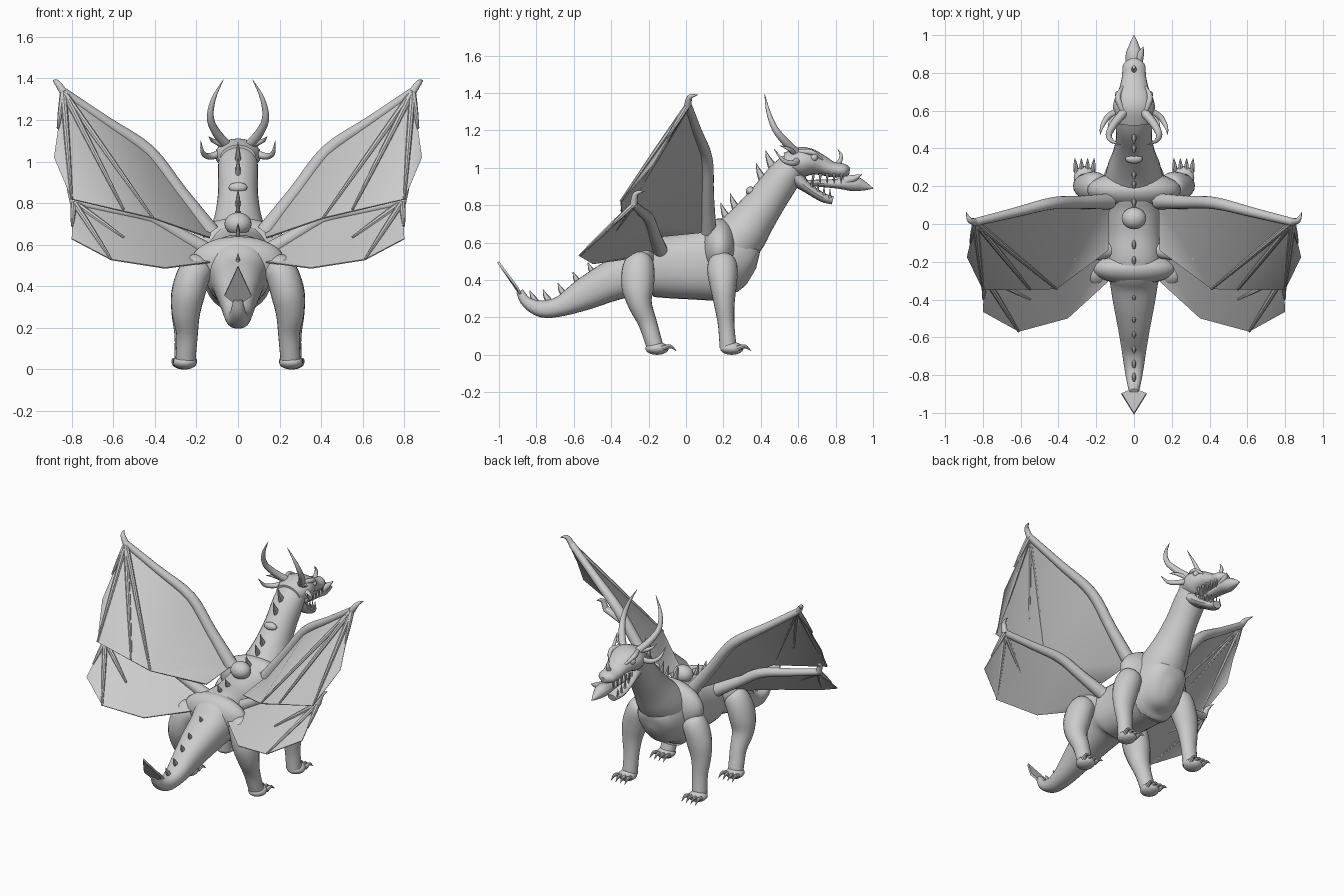
import bpy, bmesh, math
from mathutils import Vector

default_cube = bpy.data.objects.get("Cube")
if default_cube:
    bpy.data.objects.remove(default_cube, do_unlink=True)

grey = bpy.data.materials.new("stone grey")
grey.use_nodes = True
colour = (0.6, 0.6, 0.6, 1)
grey.diffuse_color = colour
grey.node_tree.nodes["Principled BSDF"].inputs["Base Color"].default_value = colour
SIDES = (("left", 1), ("right", -1))


def finish(name, bm, angle=40):
    """Turn a bmesh into a shaded object."""
    bmesh.ops.recalc_face_normals(bm, faces=bm.faces)
    mesh = bpy.data.meshes.new(name)
    bm.to_mesh(mesh)
    bm.free()
    mesh.materials.append(grey)
    obj = bpy.data.objects.new(name, mesh)
    bpy.context.collection.objects.link(obj)
    bpy.ops.object.select_all(action='DESELECT')
    obj.select_set(True)
    bpy.context.view_layer.objects.active = obj
    bpy.ops.object.shade_smooth_by_angle(angle=math.radians(angle))


def spline(stations, steps):
    """Catmull-Rom interpolation through stations of any width."""
    rows = [Vector(s) for s in stations]
    rows = [2 * rows[0] - rows[1]] + rows + [2 * rows[-1] - rows[-2]]
    out = []
    for a, b, c, d in zip(rows, rows[1:], rows[2:], rows[3:]):
        for i in range(steps):
            t = i / steps
            out.append(0.5 * (2 * b + (c - a) * t + (2 * a - 5 * b + 4 * c - d) * t ** 2
                              + (3 * b - a - 3 * c + d) * t ** 3))
    return out + [rows[-2]]


def loft(name, stations, sign=1, sides=16, steps=4, ref=(1, 0, 0), power=1):
    """Skin oval rings along a smooth path; a station is x, y, z, width, height."""
    rows = spline([(p[0] * sign, p[1], p[2], p[3], p[-1]) for p in stations], steps)
    path = [Vector(r[:3]) for r in rows]
    bm = bmesh.new()
    rings = []
    for i, row in enumerate(rows):
        tangent = (path[min(i + 1, len(path) - 1)] - path[max(i - 1, 0)]).normalized()
        u = Vector(ref)
        u = (u - tangent * u.dot(tangent)).normalized()
        v = tangent.cross(u)
        ru, rv = max(row[3], 0.001), max(row[4], 0.001)
        ring = []
        for k in range(sides):
            c, s = (math.copysign(abs(f) ** power, f) for f in
                    (math.cos(math.tau * k / sides), math.sin(math.tau * k / sides)))
            ring.append(bm.verts.new(path[i] + u * ru * c + v * rv * s))
        rings.append(ring)
    for a, b in zip(rings, rings[1:]):
        for k in range(sides):
            j = (k + 1) % sides
            bm.faces.new((a[k], a[j], b[j], b[k]))
    bm.faces.new(rings[0])
    bm.faces.new(rings[-1])
    finish(name, bm)


def ball(name, centre, size):
    bm = bmesh.new()
    bmesh.ops.create_uvsphere(bm, u_segments=24, v_segments=14, radius=1)
    for v in bm.verts:
        v.co = Vector(centre) + Vector(a * b for a, b in zip(v.co, size))
    finish(name, bm)


def plate(name, points, faces, thickness, sign=1):
    """Thin sheet with softly blended folds and a crisp rim."""
    bm = bmesh.new()
    verts = [bm.verts.new((p[0] * sign, p[1], p[2])) for p in points]
    for f in faces:
        bm.faces.new([verts[i] for i in f])
    bmesh.ops.recalc_face_normals(bm, faces=bm.faces)
    bmesh.ops.solidify(bm, geom=bm.faces[:], thickness=thickness)
    finish(name, bm, 75)


# Body running back into the tail, with shoulder and hip masses
loft("body_and_tail", [
    (0, .35, .42, .03, .05), (0, .325, .435, .1, .125), (0, .27, .47, .15, .19),
    (0, .19, .495, .17, .215), (0, .1, .485, .158, .195), (0, -.05, .475, .152, .175),
    (0, -.2, .475, .155, .165), (0, -.3, .435, .13, .125), (0, -.42, .385, .11, .105),
    (0, -.55, .32, .085, .085), (0, -.67, .26, .065, .055), (0, -.77, .245, .05, .045),
    (0, -.85, .28, .035, .03), (0, -.89, .34, .022, .02)], sides=28, power=.85)
ball("shoulder_mass", (0, .18, .57), (.25, .1, .16))
ball("hip_mass", (0, -.235, .52), (.225, .085, .12))
plate("tail_blade", [(0, -.87, .31), (.065, -.895, .36), (0, -1, .5), (-.065, -.895, .36)],
      [(0, 1, 2, 3)], .012)

# Neck, skull, jaw and tongue
loft("neck", [(0, .19, .54, .165, .15), (0, .29, .635, .143, .137), (0, .37, .74, .112, .115),
              (0, .45, .85, .096, .1), (0, .53, .96, .097, .09), (0, .59, 1.03, .09, .07)], sides=24)
loft("skull", [(0, .53, 1.02, .085, .06), (0, .61, 1.03, .11, .08), (0, .665, 1.03, .102, .072),
               (0, .72, 1.015, .078, .055), (0, .78, .992, .064, .042), (0, .845, .985, .057, .036),
               (0, .875, .98, .02, .018)], sides=20)
loft("lower_jaw", [(0, .57, .96, .08, .05), (0, .65, .893, .068, .029), (0, .73, .842, .054, .025),
                   (0, .785, .826, .03, .022)])
loft("tongue", [(0, .64, .92, .035, .015), (0, .8, .915, .04, .025), (0, .89, .917, .045, .042),
                (0, .95, .903, .025, .026), (0, 1, .89, .002)])
loft("tongue_fork", [(.02, .85, .93, .025), (.035, .9, .945, .018), (.05, .94, .965, .001)])
loft("nose_horn", [(0, .81, 1.01, .016), (0, .83, 1.06, .01), (0, .812, 1.1, .001)], sides=10)

for side, s in SIDES:
    # Head details
    loft(side + "_long_horn", [(.055, .59, 1.08, .024), (.105, .53, 1.14, .021), (.133, .475, 1.21, .017),
                               (.118, .44, 1.3, .011), (.07, .42, 1.395, .001)], s, 12)
    loft(side + "_cheek_horn", [(.08, .6, 1.04, .02), (.135, .57, 1.025, .016), (.168, .52, 1.04, .011),
                                (.18, .47, 1.1, .001)], s, 10)
    loft(side + "_inner_horn", [(.07, .58, 1.08, .014), (.12, .55, 1.1, .01), (.14, .5, 1.12, .001)], s, 10)
    loft(side + "_brow", [(.06, .6, 1.085, .015), (.085, .67, 1.083, .015), (.06, .73, 1.045, .006)], s, 10)
    ball(side + "_eye", (.083 * s, .685, 1.055), (.018, .02, .02))
    for i in range(5):
        t = i / 4
        x, y = .058 - .015 * t, .68 + .15 * t
        loft(f"{side}_upper_tooth_{i}", [(x, y, .97, .011), (x, y, .915, .001)], s, 6, 1)
        y, z = .64 + .13 * t, .905 - .07 * t
        loft(f"{side}_lower_tooth_{i}", [(x - .01, y, z, .01), (x - .01, y, z + .055, .001)], s, 6, 1)

    # Legs, feet and claws
    legs = {
        "front": (.262, .245, [(.17, .195, .525, .02, .03), (.185, .195, .505, .07, .07),
                               (.215, .195, .45, .08, .082), (.242, .2, .36, .08, .07),
                               (.255, .205, .27, .065, .055), (.255, .215, .16, .05, .044),
                               (.258, .225, .04, .048, .045)]),
        "hind": (.255, -.155, [(.16, -.24, .525, .02, .03), (.18, -.245, .505, .07, .07),
                               (.215, -.255, .45, .08, .088), (.24, -.258, .36, .08, .086),
                               (.25, -.245, .27, .068, .064), (.245, -.205, .17, .052, .05),
                               (.252, -.168, .05, .048, .045)])}
    for kind, (fx, fy, stations) in legs.items():
        loft(f"{side}_{kind}_leg", stations, s, 20)
        ball(f"{side}_{kind}_foot", (fx * s, fy, .034), (.057, .062, .034))
        for i in range(4):
            k = i - 1.5
            x = fx + k * .028
            loft(f"{side}_{kind}_claw_{i}", [
                (x, fy + .03, .035, .015), (x + k * .004, fy + .07, .045, .01),
                (x + k * .006, fy + .105, .02, .001)], s, 8)

    # Wings: outline of shoulder, elbow, wrist, three trailing points, body point;
    # then the wrist hook, arm thickness and finger ends
    wings = {
        "front": ([(.13, .12, .66), (.43, .11, 1.05), (.84, .01, 1.335), (.885, -.175, 1.02),
                   (.8, -.35, .82), (.41, -.345, .73), (.135, -.14, .635)],
                  (.05, .055, .055), .043,
                  [(.866, -.1, 1.16), (.8, -.35, .82), (.55, -.347, .77), (.41, -.345, .73)]),
        "hind": ([(.13, -.14, .56), (.42, -.2, .73), (.79, -.28, .805), (.8, -.465, .63),
                  (.61, -.57, .53), (.35, -.5, .49), (.12, -.29, .52)],
                 (.03, .06, .07), .041,
                 [(.797, -.4, .69), (.61, -.57, .53), (.55, -.4, .635)])}
    for kind, (pts, hook, girth, fingers) in wings.items():
        label = f"{side}_{kind}_wing"
        plate(label + "_membrane", pts, [(2, 3, 4), (2, 4, 5), (1, 2, 5), (0, 1, 5), (0, 5, 6)], .006, s)
        shoulder, elbow, wrist = (Vector(p) for p in pts[:3])
        arm = [(shoulder, girth), (shoulder.lerp(elbow, .5), girth * .8), (elbow, girth * .75),
               (elbow.lerp(wrist, .5), girth * .6), (wrist, .021)]
        loft(label + "_arm", [tuple(p) + (r,) for p, r in arm], s, ref=(0, 1, 0))
        tip = wrist + Vector(hook)
        bend = wrist + Vector((hook[0] * .6, hook[1] * .2, hook[2] * .8))
        loft(label + "_hook", [tuple(wrist) + (.02,), tuple(bend) + (.014,), tuple(tip) + (.001,)],
             s, 10, ref=(0, 1, 0))
        for i, end in enumerate(fingers):
            middle = wrist.lerp(Vector(end), .5)
            loft(f"{label}_finger_{i}", [tuple(wrist) + (.016,), tuple(middle) + (.013,),
                                         end + (.006,)], s, 8, ref=(0, 1, 0))

# Ridge of spikes, leaning back along the spine
ridge = [(.46, 1.01), (.41, .94), (.27, .78), (.22, .73), (.12, .69), (-.1, .64), (-.18, .63),
         (-.37, .495), (-.49, .43), (-.57, .38), (-.65, .32), (-.73, .285), (-.8, .28)]
for i, (y, z) in enumerate(ridge):
    size = 1 if y > 0 else .75
    loft(f"spine_spike_{i}", [(0, y, z, .014 * size, .024 * size), (0, y - .02, z + .04 * size, .01, .014),
                              (0, y - .035, z + .085 * size, .001)], sides=8, steps=2)

# Rounded back plates
ball("shoulder_knob", (0, .03, .7), (.065, .058, .055))
ball("neck_knob", (0, .345, .875), (.045, .025, .025))
